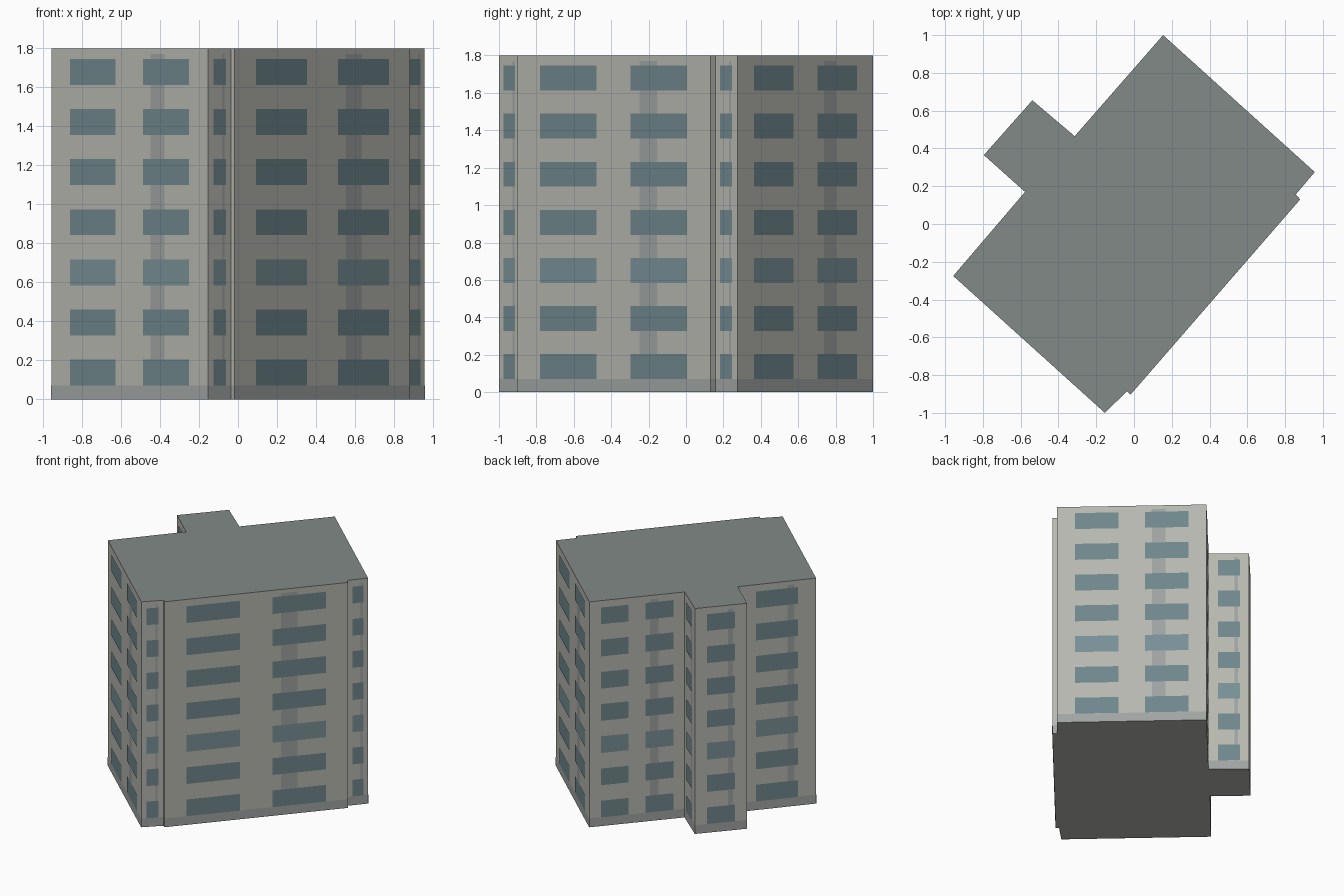
import bpy, bmesh
from mathutils import Vector

if "Cube" in bpy.data.objects:
    bpy.data.objects.remove(bpy.data.objects["Cube"])

H, FLOORS = 1.8, 7
STOREY = H / FLOORS

# footprint, counter-clockwise, with the number of window columns on the wall that starts there
PLAN = [((-0.154, -1.0), 1), ((-0.037, -0.885), 0), ((-0.018, -0.903), 2), ((0.88, 0.13), 0),
        ((0.857, 0.157), 1), ((0.957, 0.275), 2), ((0.154, 1.0), 2), ((-0.314, 0.465), 1),
        ((-0.538, 0.655), 1), ((-0.795, 0.365), 1), ((-0.577, 0.17), 1), ((-0.957, -0.275), 2)]
COLUMNS = {0: [], 1: [(0.23, 0.77)], 2: [(0.12, 0.412), (0.588, 0.88)]}


def material(name, rgb):
    m = bpy.data.materials.new(name)
    m.diffuse_color = [(c / 255) ** 2.2 for c in rgb] + [1]
    m.use_nodes = True
    m.node_tree.nodes["Principled BSDF"].inputs["Base Color"].default_value = m.diffuse_color
    return m


def make_object(name, bm, *mats):
    me = bpy.data.meshes.new(name)
    bm.to_mesh(me)
    bm.free()
    for m in mats:
        me.materials.append(m)
    ob = bpy.data.objects.new(name, me)
    bpy.context.collection.objects.link(ob)
    return ob


def panel(bm, a, b, t0, t1, z0, z1, lift, mat=0):
    """Flat rectangle lying on the wall from a to b, facing outward."""
    d = b - a
    n = Vector((d.y, -d.x)).normalized() * lift
    p, q = a + d * t0 + n, a + d * t1 + n
    corners = [(p.x, p.y, z0), (q.x, q.y, z0), (q.x, q.y, z1), (p.x, p.y, z1)]
    bm.faces.new([bm.verts.new(c) for c in corners]).material_index = mat


wall_mat = material("wall", (181, 182, 174))
roof_mat = material("roof", (128, 137, 134))
base_mat = material("base", (158, 163, 161))
strip_mat = material("strip", (156, 161, 159))
glass_mat = material("glass", (111, 134, 139))
pale_glass_mat = material("pale_glass", (120, 143, 149))

# building body: extruded footprint with a coloured flat roof
bm = bmesh.new()
floor = bm.faces.new([bm.verts.new((x, y, 0)) for (x, y), _ in PLAN])
top = bmesh.ops.extrude_face_region(bm, geom=[floor], use_keep_orig=True)
bmesh.ops.translate(bm, vec=(0, 0, H),
                    verts=[v for v in top["geom"] if isinstance(v, bmesh.types.BMVert)])
bmesh.ops.recalc_face_normals(bm, faces=bm.faces)
for f in bm.faces:
    f.material_index = 1 if f.normal.z > 0.5 else 0
make_object("building_body", bm, wall_mat, roof_mat)

# wall details: base band, vertical strips and windows
base, strips, windows = bmesh.new(), bmesh.new(), bmesh.new()
for i, (start, cols) in enumerate(PLAN):
    a, b = Vector(start), Vector(PLAN[(i + 1) % len(PLAN)][0])
    panel(base, a, b, 0, 1, 0, 0.07, 0.0015)
    if cols:
        panel(strips, a, b, 0.635, 0.725, 0.07, 1.77, 0.0015)
    for t0, t1 in COLUMNS[cols]:
        for k in range(FLOORS):
            z = k * STOREY + 0.07
            panel(windows, a, b, t0, t1, z, z + 0.133, 0.003, 1 if k == 2 else 0)
make_object("base_band", base, base_mat)
make_object("wall_strips", strips, strip_mat)
make_object("windows", windows, glass_mat, pale_glass_mat)
